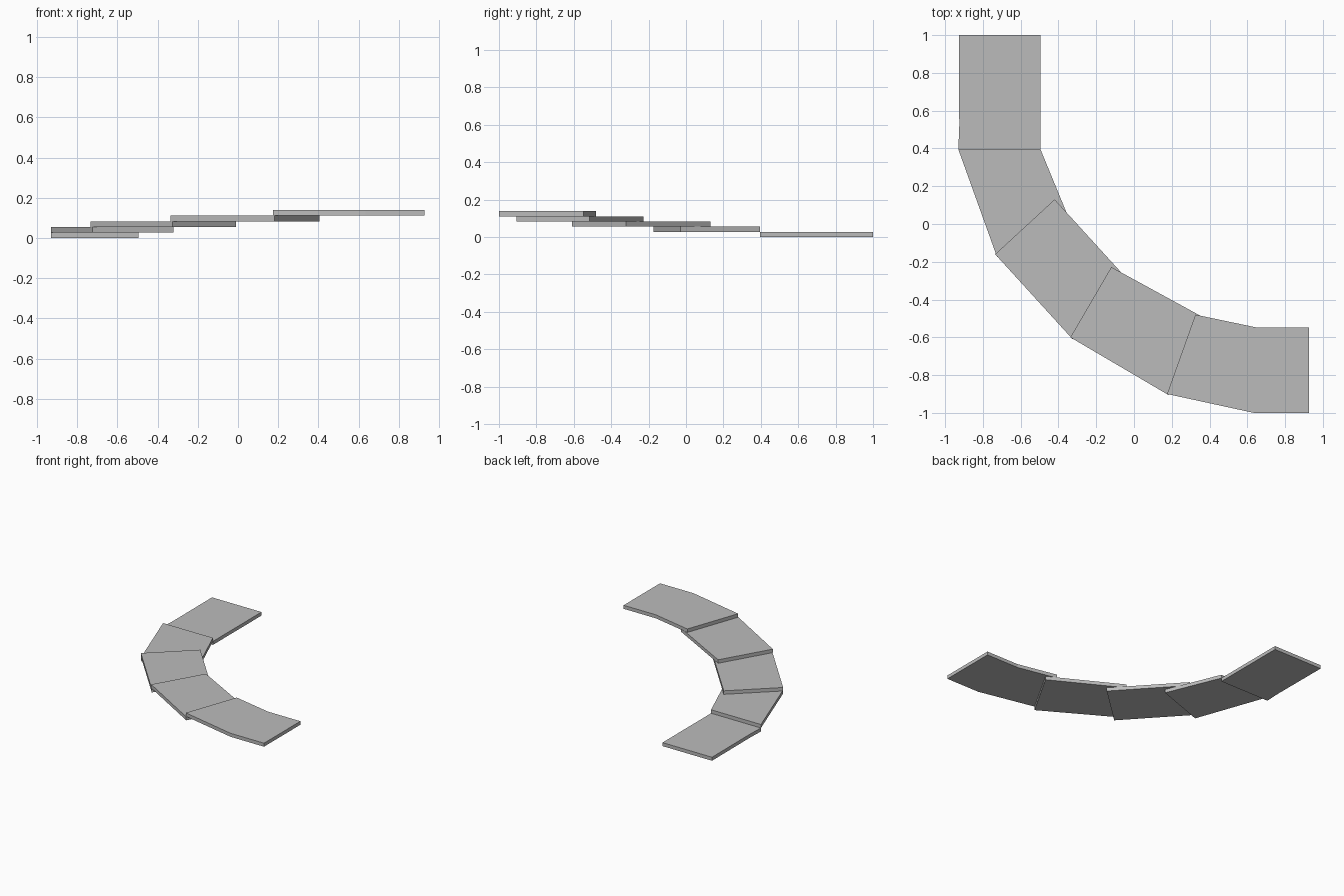
import bpy
import bmesh

cube = bpy.data.objects.get("Cube")
if cube:
    bpy.data.objects.remove(cube, do_unlink=True)

THICKNESS = 0.0277

stone = bpy.data.materials.new("plain grey")
stone.use_nodes = True
grey = (0.5, 0.5, 0.5, 1)
stone.diffuse_color = grey
stone.node_tree.nodes["Principled BSDF"].inputs["Base Color"].default_value = grey


def make_step(name, outline, level):
    """Extrude a flat outline into a slab resting on the step below."""
    bm = bmesh.new()
    z = level * THICKNESS
    base = bm.faces.new([bm.verts.new((x, y, z)) for x, y in outline])
    top = bmesh.ops.extrude_face_region(bm, geom=[base], use_keep_orig=True)
    verts = [v for v in top["geom"] if isinstance(v, bmesh.types.BMVert)]
    bmesh.ops.translate(bm, verts=verts, vec=(0, 0, THICKNESS))
    bmesh.ops.recalc_face_normals(bm, faces=bm.faces)
    mesh = bpy.data.meshes.new(name)
    bm.to_mesh(mesh)
    bm.free()
    mesh.materials.append(stone)
    obj = bpy.data.objects.new(name, mesh)
    bpy.context.collection.objects.link(obj)


# Overlapping treads of the curved stair, from lowest to highest
treads = {
    "bottom_step": [(-0.927, 1), (-0.925, 0.52), (-0.93, 0.395), (-0.495, 0.395), (-0.495, 1)],
    "second_step": [(-0.93, 0.395), (-0.725, -0.175), (-0.32, -0.03), (-0.495, 0.395)],
    "middle_step": [(-0.735, -0.16), (-0.325, -0.61), (-0.01, -0.32), (-0.42, 0.13)],
    "fourth_step": [(-0.337, -0.6), (0.182, -0.905), (0.405, -0.515), (-0.12, -0.228)],
    "top_step": [(0.175, -0.9), (0.635, -1), (0.927, -1), (0.927, -0.547),
                 (0.645, -0.547), (0.325, -0.48)],
}
for level, (name, outline) in enumerate(treads.items()):
    make_step(name, outline, level)
